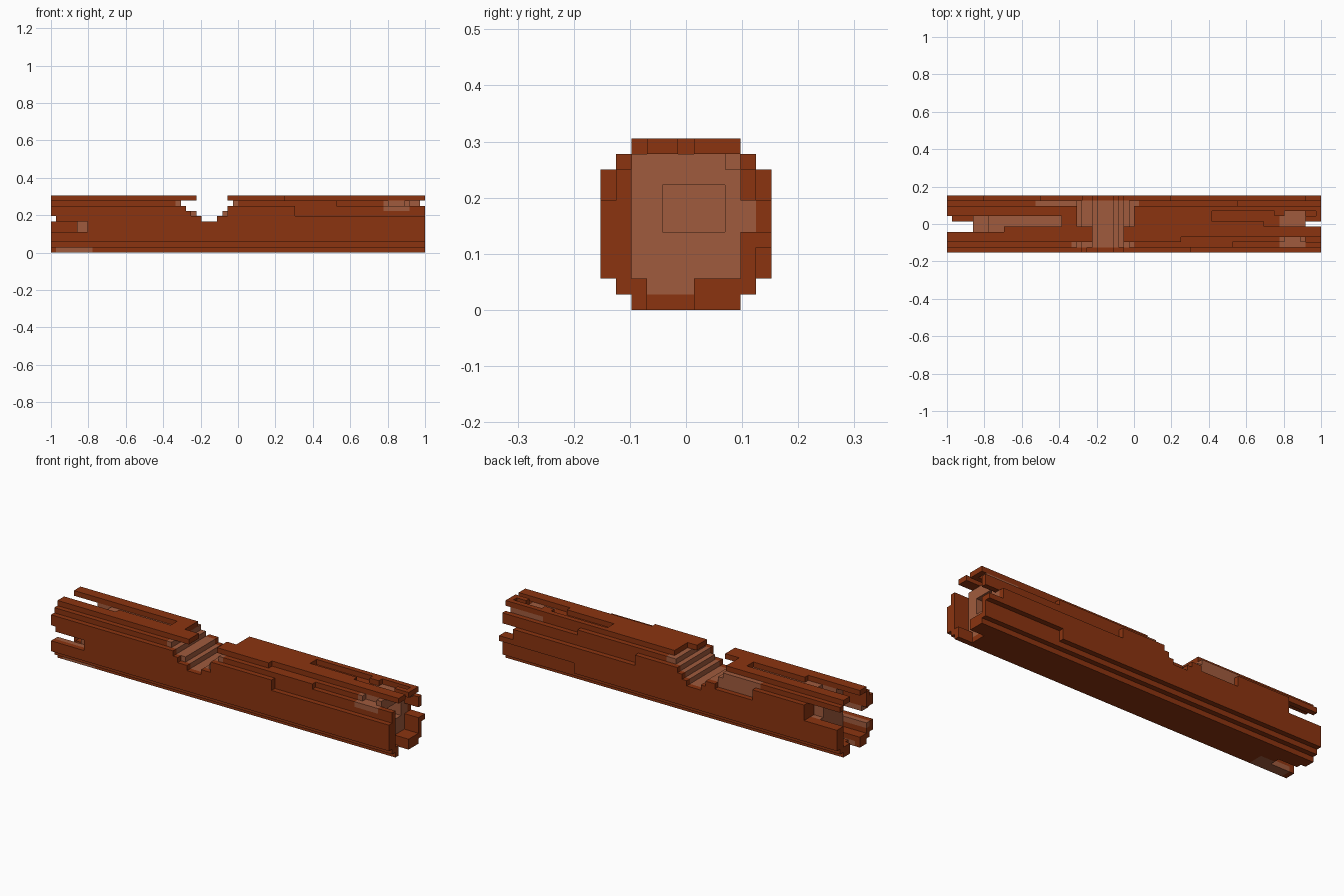
import bpy, bmesh
from itertools import product

if "Cube" in bpy.data.objects:
    bpy.data.objects.remove(bpy.data.objects["Cube"])

# The log is a blocky 72 x 11 x 11 cell solid; ranges below are inclusive cells
NX, N = 72, 11
S = 2 / NX
MARGIN = {0: 2, 1: 1, 9: 1, 10: 2}      # stepped round cross-section
ALL = (0, 10)

cells = {}                               # cell -> 0 bark, 1 wood
for i, j, k in product(range(NX), range(N), range(N)):
    m = MARGIN.get(k, 0)
    if m <= j < N - m:
        cells[i, j, k] = 0


def box(x, y, z, grow=0):
    return product(*[range(a - grow, b + 1 + grow) for a, b in (x, y, z)])


def peel(x, y, z):
    """Remove cells, leaving bark behind."""
    for c in box(x, y, z):
        cells.pop(c, None)


def paint(x, y, z, col=1):
    for c in box(x, y, z):
        if c in cells:
            cells[c] = col


def carve(x, y, z):
    """Remove cells, exposing wood under the one-cell skin."""
    peel(x, y, z)
    for c in box(x, y, z, 1):
        if c in cells and 1 <= c[1] <= 9 and 1 <= c[2] <= 9:
            cells[c] = 1


# Hollow ends: thick bark ring around a recessed wooden face
paint((5, 6), (2, 8), (2, 9))
peel((0, 4), (2, 8), (2, 9))
paint((68, 68), (2, 8), (1, 8))
paint((68, 68), (3, 8), (9, 9))
paint((68, 68), (9, 9), (5, 6))
peel((69, 71), (2, 7), (2, 9))
peel((69, 71), (8, 8), (2, 8))
carve((66, 68), (4, 7), (5, 7))

# Chopped notch, stepping down to the middle
for x, z in (((25, 34), 9), ((26, 33), 8), ((28, 32), 7), ((29, 31), 6)):
    carve(x, ALL, (z, z))
carve((27, 33), (0, 0), (7, 7))
carve((25, 35), (5, 10), (10, 10))
carve((28, 33), (2, 4), (10, 10))

# Left end: broken ring, top channel, side slots, worn underside
peel((0, 4), (4, 6), (10, 10))
carve((5, 10), (4, 6), (10, 10))
carve((5, 7), (4, 6), (9, 9))
carve((11, 21), (5, 6), (10, 10))
peel((0, 4), (4, 5), (0, 1))
peel((0, 0), (6, 6), (0, 1))
carve((0, 6), (0, 1), (4, 5))
peel((0, 0), ALL, (6, 6))
peel((0, 6), (8, 10), (6, 8))
carve((18, 25), (10, 10), (7, 8))
paint((1, 7), (2, 4), (0, 0))

# Right end: broken ring and holes in the top
peel((69, 71), (5, 5), (10, 10))
peel((69, 71), (3, 5), (1, 1))
peel((69, 71), (3, 5), (0, 0))
peel((69, 71), (8, 10), (5, 6))
peel((71, 71), ALL, (9, 9))
carve((65, 70), (7, 7), (10, 10))
carve((65, 68), (5, 6), (10, 10))
carve((65, 67), (1, 2), (9, 10))

# Long peeled strips of bark on the right half
for x, y, z in (((47, 71), (0, 0), (7, 8)), ((43, 71), (10, 10), (7, 8)),
                ((56, 71), (10, 10), (2, 3)), ((56, 71), (9, 9), (9, 9)),
                ((55, 71), (1, 1), (9, 9)), ((45, 71), (2, 2), (10, 10)),
                ((51, 62), (6, 7), (10, 10)), ((61, 64), (5, 6), (10, 10))):
    peel(x, y, z)

# Skin the cells: one quad per exposed side
bm = bmesh.new()
verts = {}


def vert(c):
    if c not in verts:
        verts[c] = bm.verts.new((c[0] * S - 1, (c[1] - N / 2) * S, c[2] * S))
    return verts[c]


for c, col in cells.items():
    for axis in range(3):
        for side in (0, 1):
            n = list(c)
            n[axis] += 2 * side - 1
            if tuple(n) in cells:
                continue
            u, v = (axis + 1) % 3, (axis + 2) % 3
            quad = []
            for a, b in ((0, 0), (1, 0), (1, 1), (0, 1)):
                p = list(c)
                p[axis] += side
                p[u] += a
                p[v] += b
                quad.append(vert(tuple(p)))
            face = bm.faces.new(quad if side else quad[::-1])
            face.material_index = col
bmesh.ops.dissolve_limit(bm, angle_limit=0.01, verts=bm.verts[:],
                         edges=bm.edges[:], delimit={'MATERIAL'})

mesh = bpy.data.meshes.new("log")
bm.to_mesh(mesh)
bm.free()
for name, col in (("bark brown", (0.258, 0.034, 0.005, 1)),
                  ("bare wood", (0.352, 0.105, 0.047, 1))):
    mat = bpy.data.materials.new(name)
    mat.diffuse_color = col
    mat.use_nodes = True
    mat.node_tree.nodes["Principled BSDF"].inputs["Base Color"].default_value = mat.diffuse_color
    mesh.materials.append(mat)
bpy.context.collection.objects.link(bpy.data.objects.new("log", mesh))
